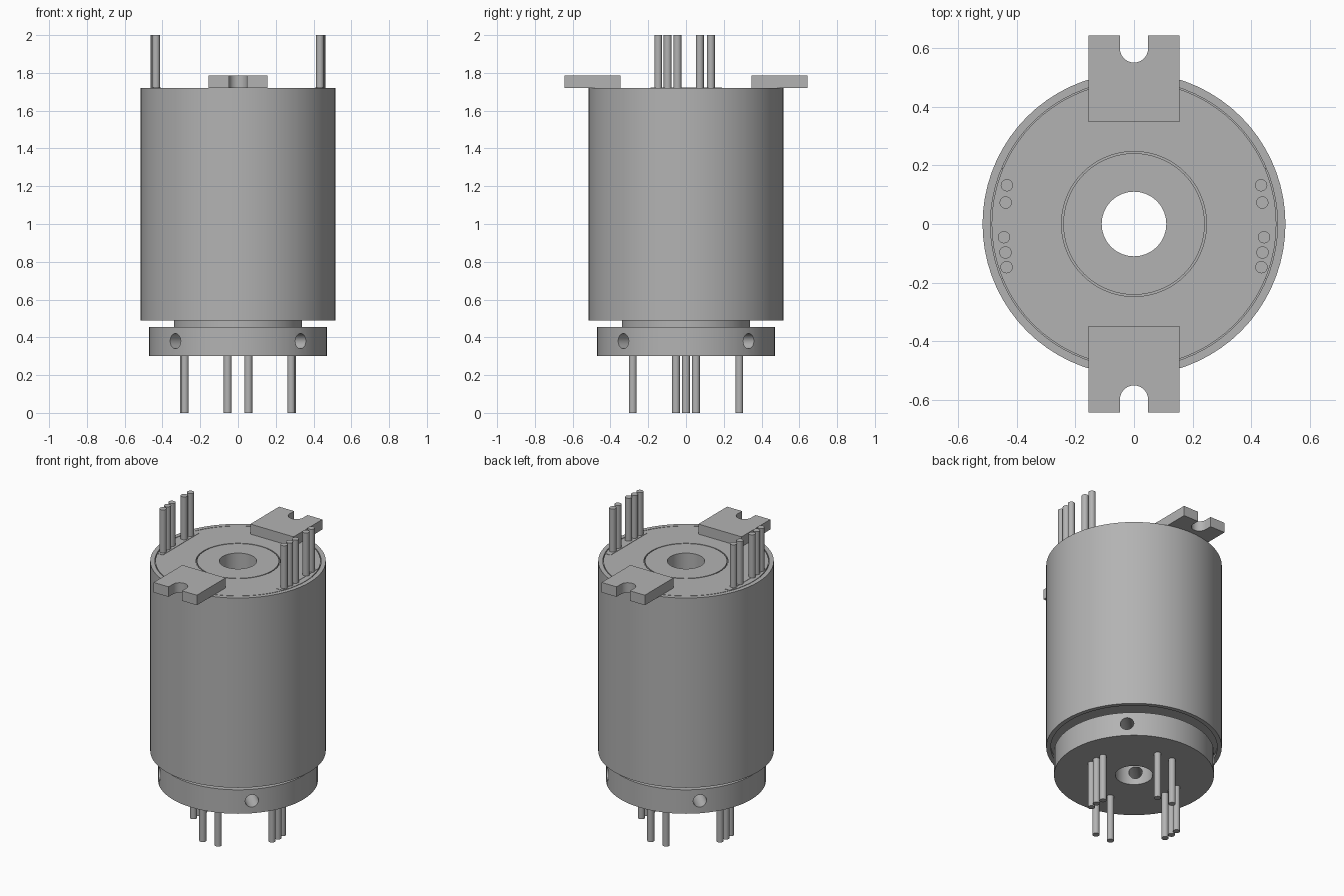
import bpy, bmesh
from math import pi, cos, sin, radians
from mathutils import Matrix, Vector

cube = bpy.data.objects.get("Cube")
if cube:
    bpy.data.objects.remove(cube, do_unlink=True)

grey = bpy.data.materials.new("plain grey")
grey.use_nodes = True
grey.diffuse_color = (0.45, 0.45, 0.45, 1)
grey.node_tree.nodes["Principled BSDF"].inputs["Base Color"].default_value = (0.45, 0.45, 0.45, 1)


def finish(name, bm, smooth=True):
    bmesh.ops.recalc_face_normals(bm, faces=bm.faces)
    mesh = bpy.data.meshes.new(name)
    bm.to_mesh(mesh)
    bm.free()
    mesh.materials.append(grey)
    obj = bpy.data.objects.new(name, mesh)
    bpy.context.collection.objects.link(obj)
    if smooth:
        bpy.ops.object.select_all(action='DESELECT')
        bpy.context.view_layer.objects.active = obj
        obj.select_set(True)
        bpy.ops.object.shade_smooth_by_angle(angle=radians(30))
    return obj


def lathe(name, profile, steps=72):
    """Spin a closed (radius, height) outline around z."""
    bm = bmesh.new()
    rings = []
    for i in range(steps):
        a = 2 * pi * i / steps
        rings.append([bm.verts.new((r * cos(a), r * sin(a), z)) for r, z in profile])
    n = len(profile)
    for i in range(steps):
        a, b = rings[i], rings[(i + 1) % steps]
        for j in range(n):
            k = (j + 1) % n
            bm.faces.new((a[j], b[j], b[k], a[k]))
    return finish(name, bm)


def rod(name, x, y, z0, z1, radius=0.021):
    bm = bmesh.new()
    bmesh.ops.create_cone(bm, cap_ends=True, segments=20, radius1=radius, radius2=radius,
                          depth=z1 - z0, matrix=Matrix.Translation((x, y, (z0 + z1) / 2)))
    return finish(name, bm)


def prism(name, outline, z0, z1):
    bm = bmesh.new()
    face = bm.faces.new([bm.verts.new((x, y, z0)) for x, y in outline])
    new = bmesh.ops.extrude_face_region(bm, geom=[face])["geom"]
    bmesh.ops.translate(bm, verts=[v for v in new if isinstance(v, bmesh.types.BMVert)],
                        vec=(0, 0, z1 - z0))
    return finish(name, bm)


TOP, BASE, INNER = 1.72, 0.49, 0.51

# Outer sleeve and the stator inside it, with fine grooves on the top face
lathe("housing", [(0.489, BASE), (0.516, BASE), (0.516, TOP), (0.489, TOP)])
lathe("stator", [(0.239, INNER), (0.49, INNER), (0.49, TOP - 0.03), (0.485, TOP - 0.03),
                 (0.485, TOP), (0.247, TOP), (0.247, TOP - 0.03), (0.239, TOP - 0.03)])

# Hollow shaft, neck and bottom collar in one turned piece
rotor = lathe("rotor", [(0.11, 0.3), (0.47, 0.3), (0.47, 0.455), (0.34, 0.455),
                        (0.34, INNER), (0.241, INNER), (0.241, TOP), (0.11, TOP)])

# Four radial screw holes through the collar into the bore
bm = bmesh.new()
for i in range(4):
    direction = Vector((1, 0, 0))
    direction.rotate(Matrix.Rotation(pi / 4 + i * pi / 2, 3, 'Z'))
    matrix = (Matrix.Translation(direction * 0.32 + Vector((0, 0, 0.38)))
              @ direction.to_track_quat('Z', 'Y').to_matrix().to_4x4())
    bmesh.ops.create_cone(bm, cap_ends=True, segments=24, radius1=0.04, radius2=0.04,
                          depth=0.5, matrix=matrix)
cutter = finish("screw_hole_cutter", bm)
cutter.hide_render = True
mod = rotor.modifiers.new("screw holes", 'BOOLEAN')
mod.object = cutter
mod.operation = 'DIFFERENCE'
mod.solver = 'EXACT'
bpy.ops.object.select_all(action='DESELECT')
bpy.context.view_layer.objects.active = rotor
rotor.select_set(True)
bpy.ops.object.modifier_apply(modifier=mod.name)
bpy.ops.object.shade_smooth_by_angle(angle=radians(30))
bpy.data.objects.remove(cutter, do_unlink=True)

# Slotted mounting tabs, front and back
slot = [(0.048 * cos(pi * i / 16), 0.598 - 0.048 * sin(pi * i / 16)) for i in range(17)]
tab = [(-0.155, 0.348), (0.155, 0.348), (0.155, 0.643), (0.048, 0.643)]
tab += slot + [(-0.048, 0.643), (-0.155, 0.643)]
for side, sign in (("back", 1), ("front", -1)):
    prism(side + "_mounting_tab", [(x, y * sign) for x, y in tab], TOP, 1.785)

for side, sign in (("left", 1), ("right", -1)):
    # Wire exit strip and the five upper wires
    strip = [(0.408, -0.187), (0.449, -0.187), (0.449, 0.19), (0.408, 0.19)]
    prism(side + "_wire_strip", [(x * sign, y) for x, y in strip], TOP - 0.02, TOP + 0.002)
    for x, y in ((0.433, 0.132), (0.437, 0.073), (0.443, -0.045), (0.438, -0.097), (0.434, -0.147)):
        rod(side + "_upper_wire", x * sign, y, TOP - 0.02, 2)
    # Three lower wires on each side
    for y in (-0.053, 0, 0.053):
        rod(side + "_lower_wire", (0.287 if y == 0 else 0.282) * sign, y, 0, 0.31)
    # Pairs of lower wires, front and back
    for end in (-1, 1):
        rod(side + "_paired_lower_wire", 0.055 * sign, 0.282 * end, 0, 0.31)
